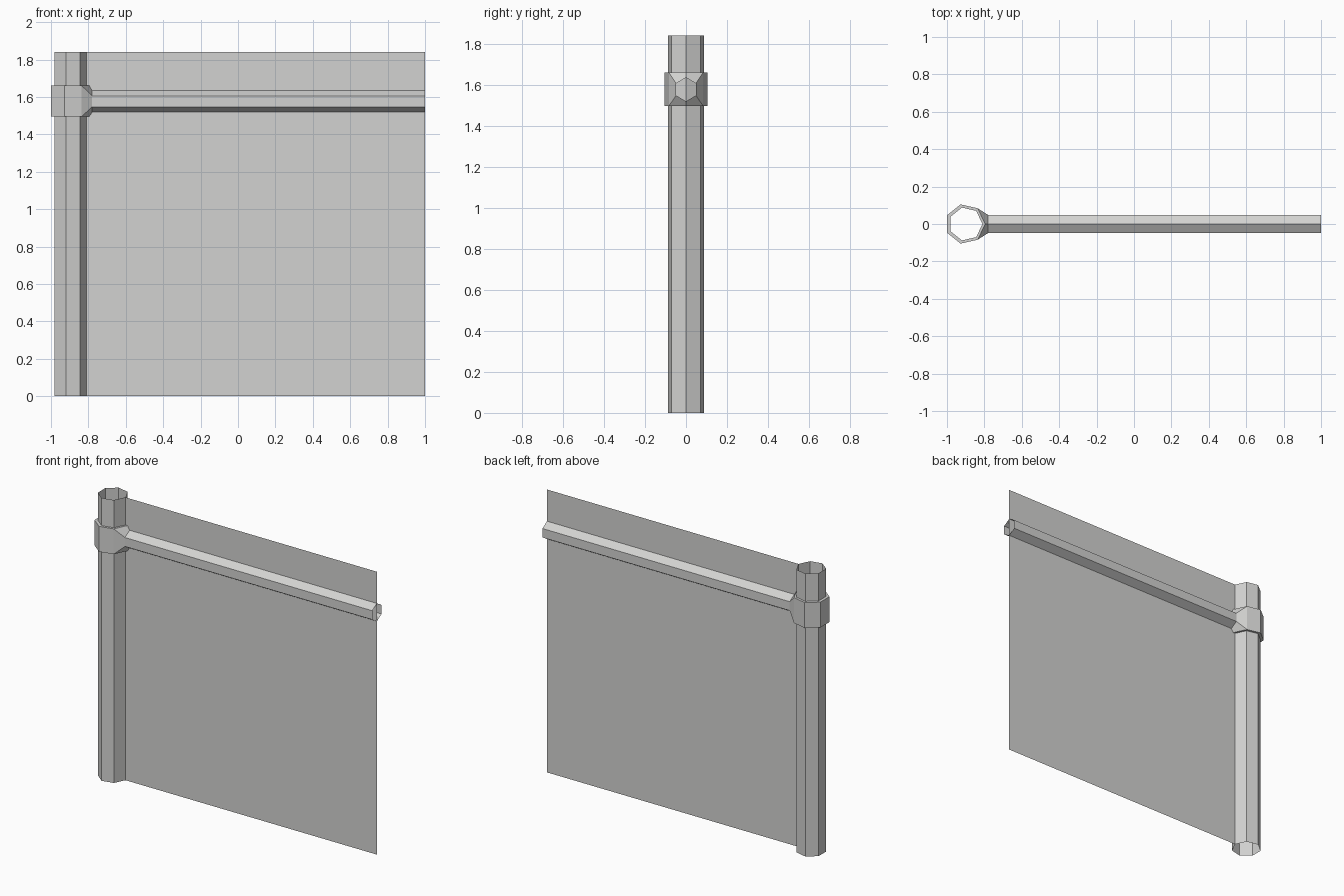
import bpy, bmesh, math

if "Cube" in bpy.data.objects:
    bpy.data.objects.remove(bpy.data.objects["Cube"])

metal = bpy.data.materials.new("light_grey_metal")
metal.diffuse_color = (0.65, 0.65, 0.64, 1)
metal.use_nodes = True
metal.node_tree.nodes["Principled BSDF"].inputs["Base Color"].default_value = metal.diffuse_color

HEIGHT = 1.84
RAIL_Z, RAIL_R = 1.576, 0.058
SLEEVE_END = -0.78


def finish(name, bm):
    bmesh.ops.remove_doubles(bm, verts=bm.verts, dist=1e-5)
    bmesh.ops.recalc_face_normals(bm, faces=bm.faces)
    mesh = bpy.data.meshes.new(name)
    bm.to_mesh(mesh)
    bm.free()
    mesh.materials.append(metal)
    obj = bpy.data.objects.new(name, mesh)
    bpy.context.collection.objects.link(obj)


def heptagon(bm, cx, r, z):
    return [bm.verts.new((cx + r * math.cos(i * math.tau / 7),
                          r * math.sin(i * math.tau / 7), z)) for i in range(7)]


def hexagon(bm, x):
    # starts at the top point and turns towards +y
    return [bm.verts.new((x, 0.96 * RAIL_R * math.sin(i * math.tau / 6),
                          RAIL_Z + RAIL_R * math.cos(i * math.tau / 6))) for i in range(6)]


def bridge(bm, a, b, skip=()):
    n = len(a)
    for i in range(n):
        if i not in skip:
            j = (i + 1) % n
            bm.faces.new((a[i], a[j], b[j], b[i]))


# Open seven-sided post
bm = bmesh.new()
bridge(bm, heptagon(bm, -0.90, 0.09, 0), heptagon(bm, -0.90, 0.09, HEIGHT))
finish("post", bm)

# Bracket: collar with lips, its two right-hand sides lofted into the rail
bm = bmesh.new()
low, high = heptagon(bm, -0.903, 0.1075, 1.495), heptagon(bm, -0.903, 0.1075, 1.66)
bridge(bm, low, high, skip=(0, 6))
bridge(bm, low, heptagon(bm, -0.90, 0.09, 1.495))
bridge(bm, high, heptagon(bm, -0.90, 0.09, 1.66))
mouth = [high[0], high[1], low[1], low[0], low[6], high[6]]
bridge(bm, mouth, hexagon(bm, SLEEVE_END))
finish("rail_bracket", bm)

# Open six-sided rail
bm = bmesh.new()
bridge(bm, hexagon(bm, SLEEVE_END), hexagon(bm, 1.0))
finish("top_rail", bm)

# Thin fence sheet
bm = bmesh.new()
bm.faces.new([bm.verts.new((x, 0, z)) for x, z in
              ((-0.81, 0), (1, 0), (1, HEIGHT), (-0.81, HEIGHT))])
finish("fence_panel", bm)
